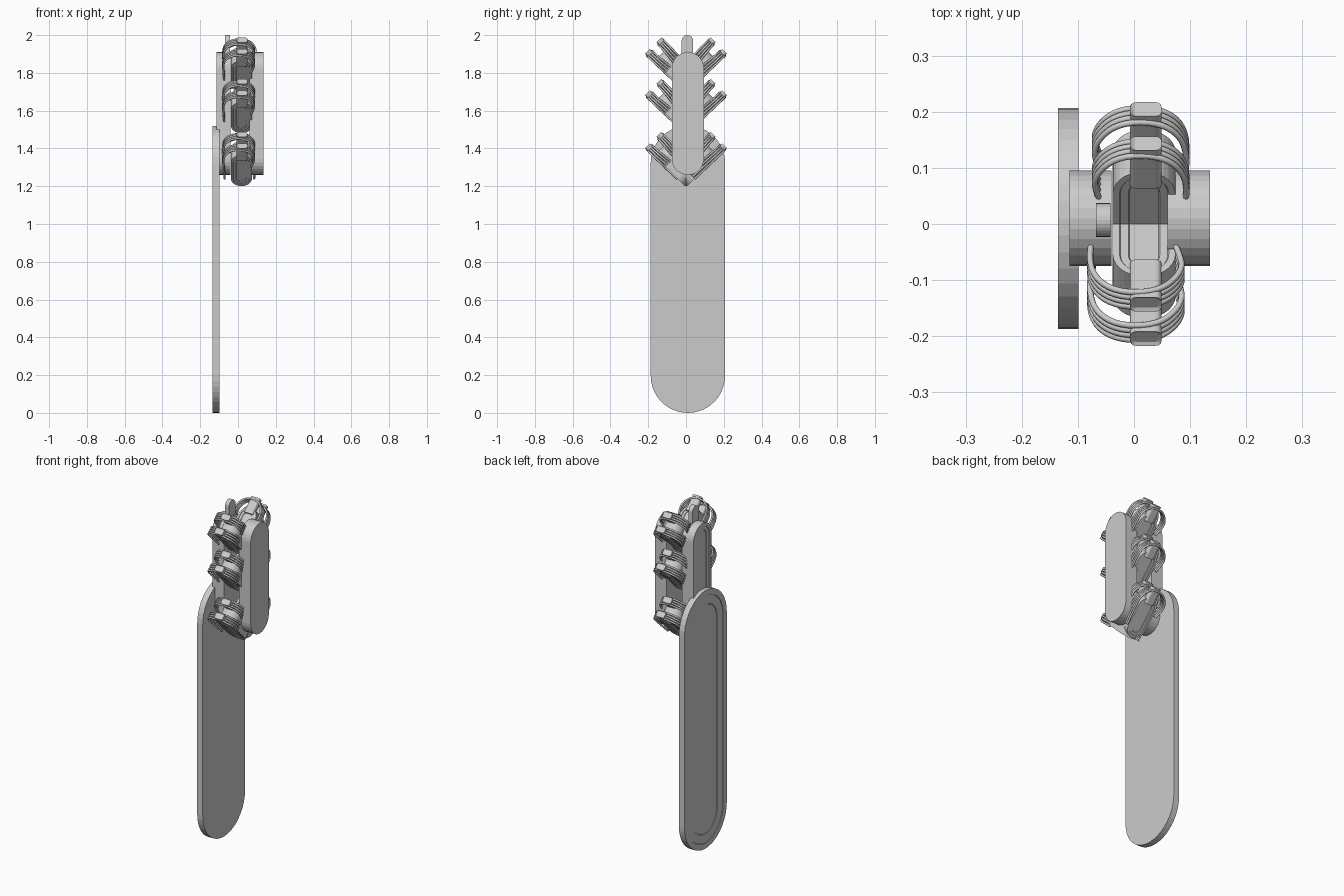
import bpy, bmesh, math

cube = bpy.data.objects.get("Cube")
if cube:
    bpy.data.objects.remove(cube, do_unlink=True)

grey = bpy.data.materials.new("plain_grey")
grey.use_nodes = True
grey.diffuse_color = (0.6, 0.6, 0.6, 1)
grey.node_tree.nodes["Principled BSDF"].inputs["Base Color"].default_value = (0.6, 0.6, 0.6, 1)

S = math.sqrt(0.5)


def stadium(name, centre, radius, low, high, near, far, place, insets=(), sides=(0, 1), steps=14):
    """Round-ended slab: width across, length low..high, thickness near..far."""
    bm = bmesh.new()
    outline = []
    for end, start in ((high - radius, 0), (low + radius, math.pi)):
        for i in range(steps + 1):
            a = start + math.pi * i / steps
            outline.append((centre + radius * math.cos(a), end + radius * math.sin(a)))
    rings = [[bm.verts.new(place(w, l, d)) for w, l in outline] for d in (near, far)]
    caps = [bm.faces.new(ring) for ring in rings]
    count = len(outline)
    for i in range(count):
        j = (i + 1) % count
        bm.faces.new((rings[0][i], rings[0][j], rings[1][j], rings[1][i]))
    bmesh.ops.recalc_face_normals(bm, faces=bm.faces)
    # Nested outlines sunk slightly into the chosen caps
    for side in sides:
        for thickness in insets:
            bmesh.ops.inset_individual(bm, faces=[caps[side]], thickness=thickness, depth=0)
            bmesh.ops.inset_individual(bm, faces=[caps[side]], thickness=0.002, depth=-0.003)
    return finish(name, bm)


def finish(name, bm):
    mesh = bpy.data.meshes.new(name)
    bm.to_mesh(mesh)
    bm.free()
    mesh.materials.append(grey)
    obj = bpy.data.objects.new(name, mesh)
    bpy.context.collection.objects.link(obj)
    return obj


def upright(w, l, d):
    return (d, w, l)


# Long board and the two side panels
stadium("long_board", 0.01, 0.197, 0, 1.52, -0.135, -0.099, upright, (0.033, 0.05), (0,), 20)
stadium("left_side_panel", 0.01, 0.085, 1.26, 1.91, 0.06, 0.135, upright)
stadium("right_side_panel", 0.01, 0.085, 1.26, 1.91, -0.115, -0.04, upright, (0.018, 0.022), (0,))
stadium("top_tab", 0.007, 0.03, 1.3, 2.0, -0.068, -0.042, upright)


def knob(name, n, place):
    """Rounded peg with a smaller inset end."""
    bm = bmesh.new()
    bmesh.ops.create_cube(bm, size=1)
    for v in bm.verts:
        v.co = (0.021 + v.co.x * 0.056, 0.198 + v.co.y * 0.096, n + v.co.z * 0.036)
    along = [e for e in bm.edges if abs(e.verts[0].co.y - e.verts[1].co.y) > 0.05]
    bmesh.ops.bevel(bm, geom=along, offset=0.011, segments=3, affect='EDGES', profile=0.5)
    for v in bm.verts:
        v.co = place(*v.co)
    bmesh.ops.recalc_face_normals(bm, faces=bm.faces)
    tip = max(bm.faces, key=lambda f: abs(f.calc_center_median().y) + f.calc_center_median().z)
    bmesh.ops.inset_individual(bm, faces=[tip], thickness=0.006, depth=0.004)
    finish(name, bm)


def cords(name, middle, long_side, place):
    """Bundle of thin cords looped round the arm's outer end."""
    curve = bpy.data.curves.new(name, 'CURVE')
    curve.dimensions = '3D'
    curve.bevel_depth = 0.0055
    curve.bevel_resolution = 2
    curve.resolution_u = 5
    curve.use_fill_caps = True
    path = [(0.074, 0.01), (0.079, 0.08), (0.084, 0.18), (0.04, 0.232),
            (-0.04, 0.232), (-0.084, 0.18), (-0.078, 0.13), (-0.066, 0.1)]
    for k in range(8):
        t = (k - 3.5) / 3.5
        end_n = math.copysign(0.018 + 0.042 * abs(t), t)
        spline = curve.splines.new('NURBS')
        spline.points.add(len(path) - 1)
        for point, (x, u) in zip(spline.points, path):
            blend = min(1, max(0, (u - 0.05) / 0.15))
            n = 0.055 * t * (1 - blend) + end_n * blend
            point.co = (*place(middle + long_side * x, u, n), 1)
        spline.order_u = 3
        spline.use_endpoint_u = True
    curve.materials.append(grey)
    obj = bpy.data.objects.new(name, curve)
    bpy.context.collection.objects.link(obj)


# Three V-shaped pairs of slanted arms
for level, height in (("lower", 1.27), ("middle", 1.55), ("upper", 1.77)):
    for label, side in (("back", 1), ("front", -1)):
        def place(x, u, n):
            return (x, side * (u + n) * S, height + (u - n) * S)
        tag = f"{level}_{label}"
        stadium(tag + "_arm", 0.018, 0.056, -0.045, 0.185, -0.053, 0.053, place, (0.012, 0.014))
        for i, n in enumerate((-0.043, 0.043)):
            knob(f"{tag}_knob_{i + 1}", n, place)
        cords(tag + "_cords", 0.0075 + 0.004 * side, side, place)
